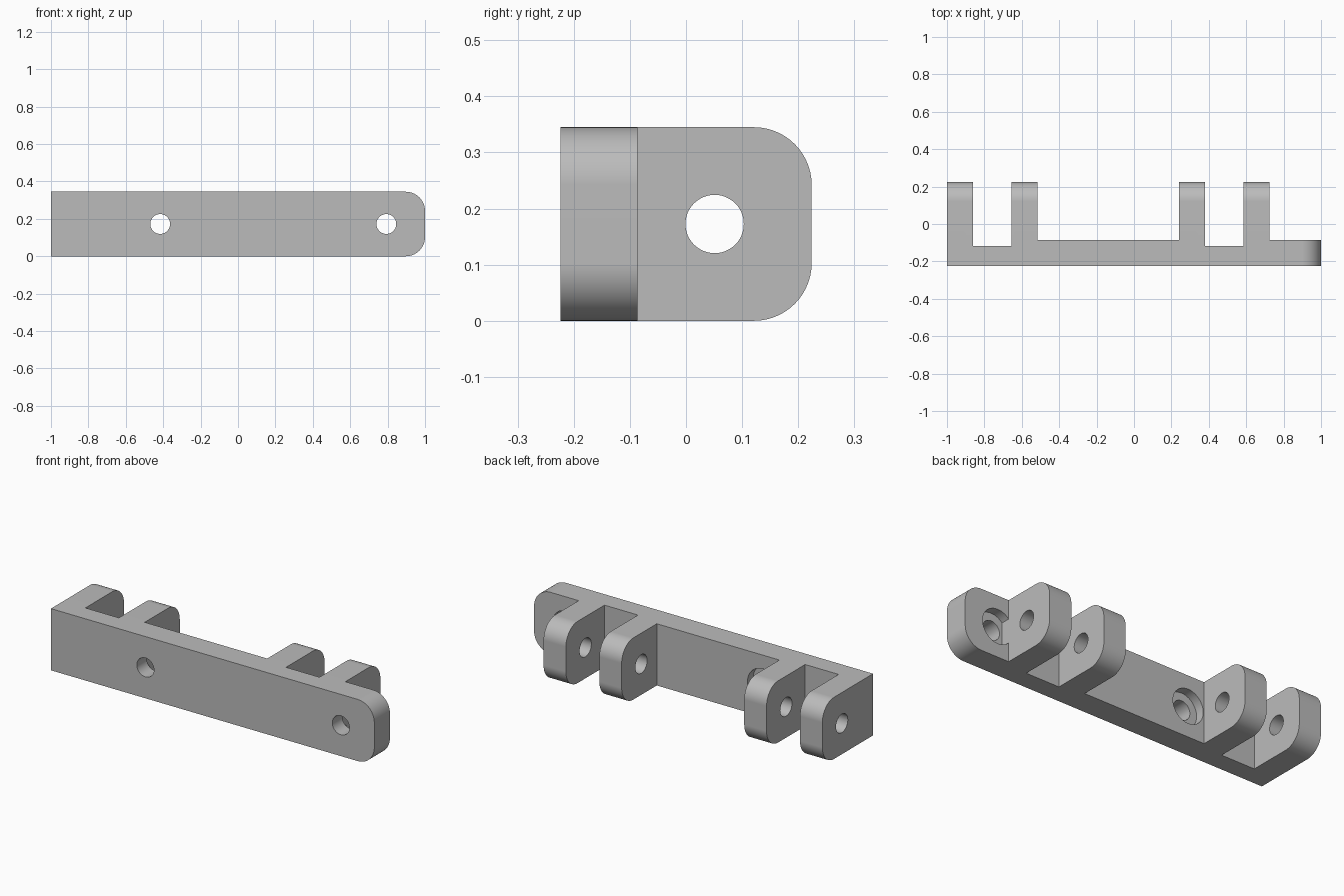
import bpy
import math

default = bpy.data.objects.get("Cube")
if default:
    bpy.data.objects.remove(default, do_unlink=True)

grey = bpy.data.materials.new("machined_grey")
colour = (0.5, 0.5, 0.5, 1)
grey.diffuse_color = colour
grey.use_nodes = True
grey.node_tree.nodes["Principled BSDF"].inputs["Base Color"].default_value = colour

HEIGHT, MID = 0.345, 0.1725
FRONT, PLATE_BACK, LUG_BACK = -0.224, -0.086, 0.224
ROUND = 0.103
LUG_WIDTH = 0.138
LUGS = (-1, -0.655, 0.241, 0.586)


def prism(name, outline, place, start, end):
    """Extrude a 2D outline from start to end; place maps (u, v, depth) to xyz."""
    n = len(outline)
    verts = [place(u, v, d) for d in (start, end) for u, v in outline]
    faces = [tuple(range(n)), tuple(reversed(range(n, 2 * n)))]
    faces += [(i, i + n, (i + 1) % n + n, (i + 1) % n) for i in range(n)]
    mesh = bpy.data.meshes.new(name)
    mesh.from_pydata(verts, [], faces)
    obj = bpy.data.objects.new(name, mesh)
    bpy.context.collection.objects.link(obj)
    mesh.materials.append(grey)
    bpy.context.view_layer.objects.active = obj
    bpy.ops.object.mode_set(mode='EDIT')
    bpy.ops.mesh.select_all(action='SELECT')
    bpy.ops.mesh.normals_make_consistent(inside=False)
    bpy.ops.object.mode_set(mode='OBJECT')
    return obj


def along_y(u, v, d):
    return (u, d, v)


def along_x(u, v, d):
    return (d, u, v)


def tab(u0, u1, steps=14):
    """Full-height strip with square corners at u0 and rounded ones at u1."""
    pts = [(u0, HEIGHT), (u0, 0)]
    for base, cz in ((-90, ROUND), (0, HEIGHT - ROUND)):
        for i in range(steps + 1):
            a = math.radians(base + 90 * i / steps)
            pts.append((u1 - ROUND + ROUND * math.cos(a), cz + ROUND * math.sin(a)))
    return pts


def circle(u, v, r, n=48):
    return [(u + r * math.cos(math.tau * i / n), v + r * math.sin(math.tau * i / n))
            for i in range(n)]


def combine(target, tool, operation):
    mod = target.modifiers.new(operation.lower(), 'BOOLEAN')
    mod.operation, mod.object, mod.solver = operation, tool, 'EXACT'
    bpy.context.view_layer.objects.active = target
    bpy.ops.object.modifier_apply(modifier=mod.name)
    bpy.data.objects.remove(tool, do_unlink=True)


# Back plate with one rounded end
bracket = prism("hinge_bracket", tab(-1, 1), along_y, FRONT, PLATE_BACK)

# Shallow relief between the lugs of each pair
for left in (LUGS[0], LUGS[2]):
    a, b = left + LUG_WIDTH - 0.02, left + 0.345 + 0.02
    relief = [(a, -0.1), (b, -0.1), (b, 0.5), (a, 0.5)]
    combine(bracket, prism("relief_cutter", relief, along_y, -0.117, 0), 'DIFFERENCE')

# Counterbored screw holes
for x in (-0.416, 0.793):
    combine(bracket, prism("screw_hole_cutter", circle(x, MID, 0.053), along_y, -0.4, 0), 'DIFFERENCE')
    combine(bracket, prism("counterbore_cutter", circle(x, MID, 0.096), along_y, -0.136, 0), 'DIFFERENCE')

# Rounded lugs
for x in LUGS:
    combine(bracket, prism("lug", tab(-0.2, LUG_BACK), along_x, x, x + LUG_WIDTH), 'UNION')

# Pin hole through all lugs
combine(bracket, prism("pin_hole_cutter", circle(0.051, MID, 0.052), along_x, -1.2, 1.2), 'DIFFERENCE')

# Smooth curves with crisp edges
bpy.ops.object.select_all(action='DESELECT')
bracket.select_set(True)
bpy.context.view_layer.objects.active = bracket
bpy.ops.object.shade_smooth_by_angle(angle=math.radians(30))
weighted = bracket.modifiers.new("even_shading", 'WEIGHTED_NORMAL')
weighted.keep_sharp = True
